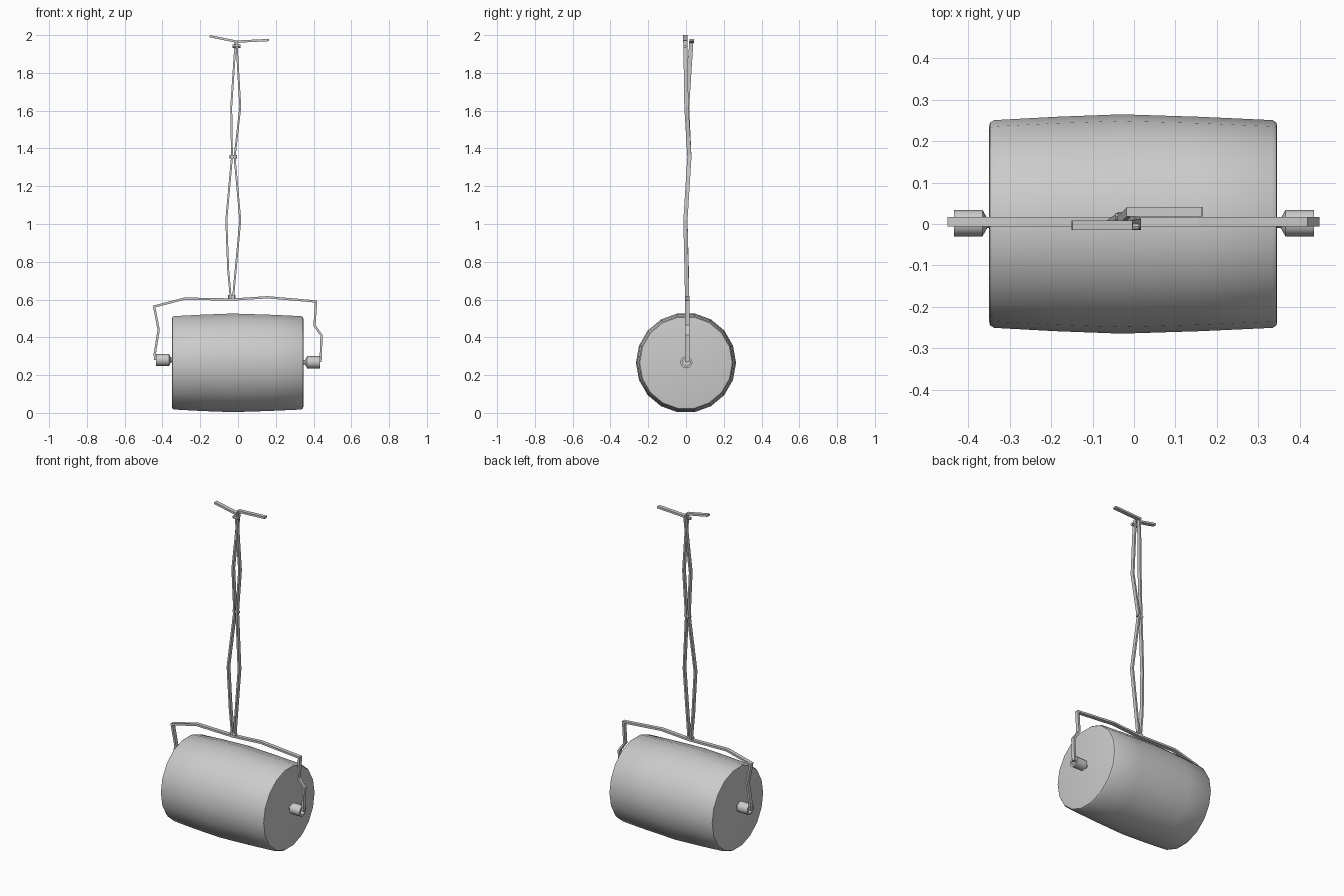
import bpy
import bmesh
import math
from mathutils import Vector

cube = bpy.data.objects.get("Cube")
if cube:
    bpy.data.objects.remove(cube, do_unlink=True)

metal = bpy.data.materials.new("grey_metal")
metal.use_nodes = True
GREY = (0.6, 0.6, 0.6, 1)
metal.diffuse_color = GREY
metal.node_tree.nodes["Principled BSDF"].inputs["Base Color"].default_value = GREY


def finish(name, bm, smooth=False):
    bmesh.ops.recalc_face_normals(bm, faces=bm.faces)
    mesh = bpy.data.meshes.new(name)
    bm.to_mesh(mesh)
    bm.free()
    mesh.materials.append(metal)
    obj = bpy.data.objects.new(name, mesh)
    bpy.context.collection.objects.link(obj)
    if smooth:
        bpy.ops.object.select_all(action='DESELECT')
        obj.select_set(True)
        bpy.context.view_layer.objects.active = obj
        bpy.ops.object.shade_smooth_by_angle(angle=math.radians(35))
    return obj


def skin(bm, rings):
    """Join successive rings of points and cap both ends."""
    rings = [[bm.verts.new(p) for p in ring] for ring in rings]
    n = len(rings[0])
    for a, b in zip(rings, rings[1:]):
        for i in range(n):
            j = (i + 1) % n
            bm.faces.new((a[i], a[j], b[j], b[i]))
    bm.faces.new(rings[0])
    bm.faces.new(rings[-1])


def lathe(name, profile, y, z, sides):
    """Turn an (x, radius) profile about an axis along x."""
    bm = bmesh.new()
    angles = [math.tau * i / sides for i in range(sides)]
    skin(bm, [[(x, y + r * math.cos(a), z + r * math.sin(a)) for a in angles]
              for x, r in profile])
    return finish(name, bm, True)


def strap(name, path, width=0.023, thick=0.012):
    """Flat bar with mitred bends, its width lying along y."""
    pts = [Vector(p) for p in path]
    rings = []
    for i, p in enumerate(pts):
        dirs = [(b - a).normalized() for a, b in zip(pts, pts[1:])][max(i - 1, 0):i + 1]
        normals = [Vector((-d.z, 0, d.x)).normalized() for d in dirs]
        n = sum(normals, Vector()).normalized()
        n *= thick / 2 / max(n.dot(normals[0]), 0.5)
        w = Vector((0, width / 2, 0))
        rings.append([p + n + w, p + n - w, p - n - w, p - n + w])
    bm = bmesh.new()
    skin(bm, rings)
    return finish(name, bm)


# Barrel shaped drum
lathe("drum", [(-0.35, 0.236), (-0.348, 0.245), (-0.338, 0.251), (-0.19, 0.259),
               (-0.03, 0.265), (0.16, 0.259), (0.335, 0.251), (0.344, 0.245),
               (0.346, 0.236)], 0, 0.265, 18)

# Hollow axle ends with a tapered neck
for name, s, z in (("right_axle", -1, 0.28), ("left_axle", 1, 0.268)):
    profile = [(0.335, 0.012), (0.355, 0.012), (0.366, 0.032), (0.435, 0.032),
               (0.435, 0.02), (0.39, 0.02)]
    lathe(name, [(s * x, r) for x, r in profile], 0.002, z, 12)

# Bent yoke over the drum
yoke = [(-0.438, 0.28), (-0.441, 0.31), (-0.42, 0.44), (-0.444, 0.563),
        (-0.283, 0.605), (-0.03, 0.6), (0.155, 0.612), (0.413, 0.59),
        (0.405, 0.463), (0.442, 0.41), (0.437, 0.27)]
strap("yoke", [(x, 0.006, z) for x, z in yoke])

# Two bowed shaft straps meeting at the bolts, crossing at the top
strap("right_shaft", [(-0.038, 0.006, 0.6), (-0.052, 0.004, 0.76), (-0.062, -0.003, 1.02),
                      (-0.032, 0.018, 1.355), (-0.036, 0.006, 1.62),
                      (-0.013, 0.028, 1.965)], 0.022, 0.01)
strap("left_shaft", [(-0.027, 0.006, 0.6), (0.012, -0.003, 1.02), (-0.018, 0.018, 1.355),
                     (0.012, 0.002, 1.62), (-0.008, -0.003, 1.965)], 0.022, 0.01)

# Handle grips
strap("right_grip", [(-0.15, -0.003, 1.994), (-0.005, -0.003, 1.965)], 0.024)
strap("left_grip", [(-0.018, 0.03, 1.965), (0.165, 0.03, 1.974)], 0.023)

# Bolts through the straps
for name, x, y, z in (("lower_bolt", -0.033, 0.004, 0.615),
                      ("middle_bolt", -0.025, 0.018, 1.355),
                      ("upper_bolt", -0.008, -0.006, 1.94)):
    lathe(name, [(x - 0.02, 0.009), (x + 0.02, 0.009)], y, z, 8)
